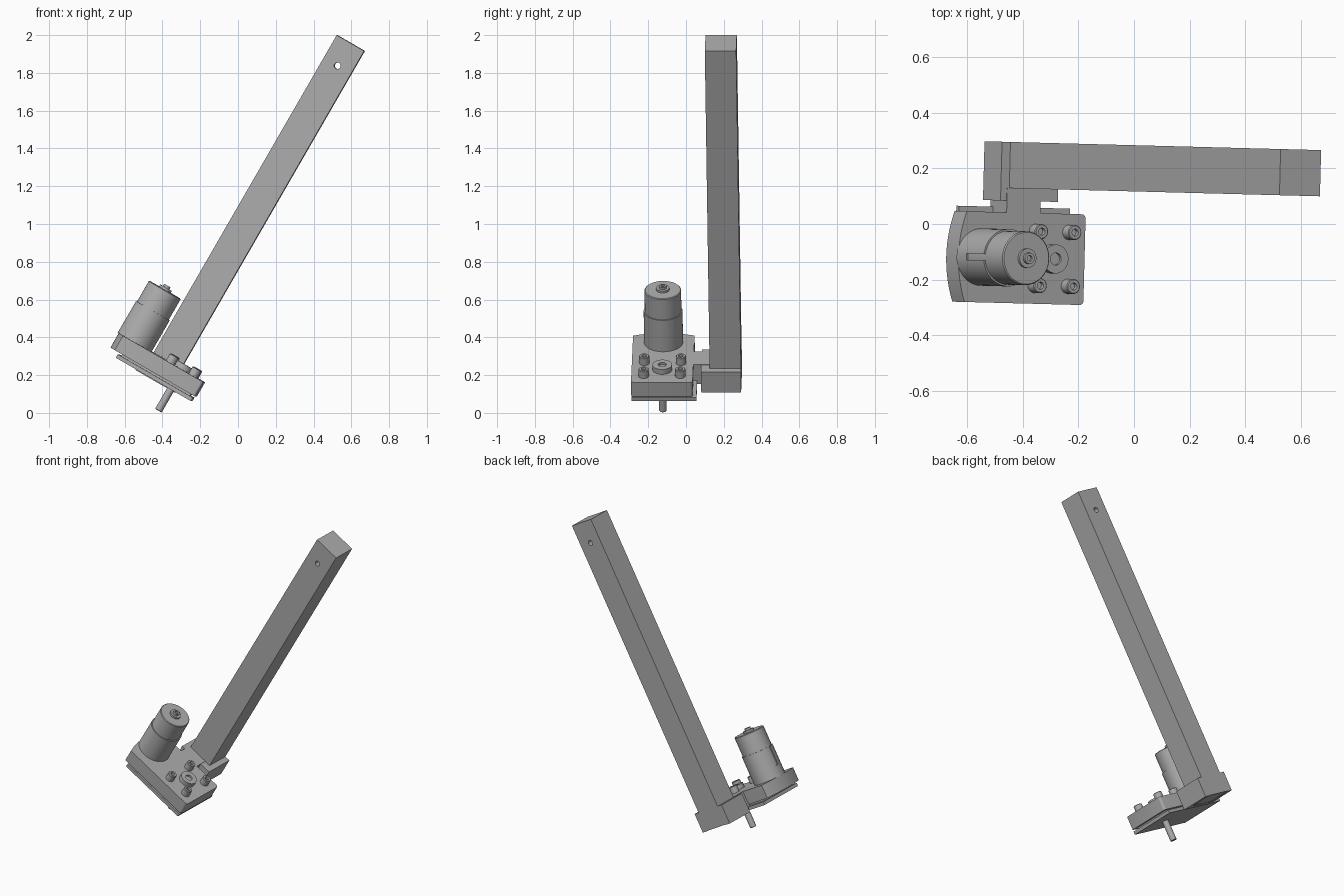
import bpy, bmesh, math
from mathutils import Matrix

cube = bpy.data.objects.get("Cube")
if cube:
    bpy.data.objects.remove(cube, do_unlink=True)

GREY = (0.42, 0.42, 0.42, 1)
metal = bpy.data.materials.new("plain_grey")
metal.use_nodes = True
metal.diffuse_color = GREY
metal.node_tree.nodes["Principled BSDF"].inputs["Base Color"].default_value = GREY

# Everything is modelled upright, then leaned over and turned slightly
LEAN = Matrix.Rotation(math.radians(-1.5), 4, 'Z') @ Matrix.Rotation(math.radians(30), 4, 'Y')
MID = -0.133          # depth of the shared motor and shaft plane
SHAFT_U, MOTOR_U = -0.368, -0.658


def finish(name, bm, smooth=False):
    bmesh.ops.recalc_face_normals(bm, faces=bm.faces)
    mesh = bpy.data.meshes.new(name)
    bm.to_mesh(mesh)
    bm.free()
    mesh.materials.append(metal)
    ob = bpy.data.objects.new(name, mesh)
    bpy.context.collection.objects.link(ob)
    ob.matrix_world = LEAN
    if smooth:
        bpy.ops.object.select_all(action='DESELECT')
        ob.select_set(True)
        bpy.context.view_layer.objects.active = ob
        bpy.ops.object.shade_smooth_by_angle(angle=math.radians(35))
    return ob


def extrude(name, outline, w0, w1, smooth=False):
    bm = bmesh.new()
    face = bm.faces.new([bm.verts.new((u, v, w0)) for u, v in outline])
    made = bmesh.ops.extrude_face_region(bm, geom=[face])["geom"]
    verts = [g for g in made if isinstance(g, bmesh.types.BMVert)]
    bmesh.ops.translate(bm, verts=verts, vec=(0, 0, w1 - w0))
    return finish(name, bm, smooth)


def box(name, u0, u1, v0, v1, w0, w1):
    return extrude(name, [(u0, v0), (u1, v0), (u1, v1), (u0, v1)], w0, w1)


def lathe(name, u, v, profile, sides=40):
    """Spin a (radius, height) profile around the upright axis at u, v."""
    bm = bmesh.new()
    verts = [bm.verts.new((u + r, v, w)) for r, w in profile]
    edges = [bm.edges.new(pair) for pair in zip(verts, verts[1:])]
    bmesh.ops.spin(bm, geom=verts + edges, cent=(u, v, 0), axis=(0, 0, 1),
                   angle=math.tau, steps=sides)
    bmesh.ops.remove_doubles(bm, verts=bm.verts, dist=0.0002)
    return finish(name, bm, True)


def cut(ob, cutter):
    mod = ob.modifiers.new("cut", 'BOOLEAN')
    mod.operation, mod.solver, mod.object = 'DIFFERENCE', 'EXACT', cutter
    bpy.context.view_layer.update()
    graph = bpy.context.evaluated_depsgraph_get()
    mesh = bpy.data.meshes.new_from_object(ob.evaluated_get(graph))
    ob.modifiers.clear()
    ob.data = mesh
    bpy.data.objects.remove(cutter, do_unlink=True)


# Long square beam with a cross hole near its end
beam = box("beam", -0.55, -0.382, 0.117, 0.283, -0.074, 1.992)
bm = bmesh.new()
bmesh.ops.create_cone(bm, cap_ends=True, segments=24, radius1=0.017, radius2=0.017, depth=0.5,
                      matrix=Matrix.Translation((-0.466, 0.2, 1.853)) @ Matrix.Rotation(math.pi / 2, 4, 'X'))
cut(beam, finish("hole_cutter", bm))

# Open-backed bracket around the beam foot, and the arm to the gearbox
u0, u1, i0, i1 = -0.585, -0.347, -0.55, -0.382
extrude("foot_bracket", [(u0, 0.072), (u1, 0.072), (u1, 0.283), (i1, 0.283),
                         (i1, 0.117), (i0, 0.117), (i0, 0.283), (u0, 0.283)], -0.076, 0.05)
box("bracket_arm", -0.56, -0.42, 0.02, 0.118, -0.065, 0.053)

# Gearbox housing with a bowed motor end and rounded front corners
half = 0.163
outline = [(-0.725 - 0.03 * (1 - t * t), MID + half * t)
           for t in [1 - i / 8 for i in range(17)]]
for side in (-1, 1):
    corner = [(-0.247 + 0.015 * math.sin(a), MID + side * (half - 0.015 + 0.015 * math.cos(a)))
              for a in [math.pi / 2 * i / 4 for i in range(5)]]
    outline += corner if side < 0 else corner[::-1]
extrude("gearbox", outline, -0.035, 0.053, True)
box("gasket", -0.68, -0.26, MID - 0.14, MID + 0.14, -0.05, -0.03)
box("bottom_plate", -0.70, -0.241, MID - half, 0.049, -0.067, -0.046)

# Motor with a wider lower sleeve, slit on its outer side, and an end boss
lathe("motor_can", MOTOR_U, MID, [(0, 0.05), (0.097, 0.05), (0.097, 0.369), (0.093, 0.373), (0, 0.373)], 48)
sleeve = lathe("motor_sleeve", MOTOR_U, MID,
               [(0.09, 0.05), (0.103, 0.05), (0.103, 0.245), (0.09, 0.245), (0.09, 0.05)], 48)
cut(sleeve, box("slit_cutter", -0.8, -0.7, MID - 0.012, MID + 0.012, 0.12, 0.3))
lathe("motor_boss", MOTOR_U, MID, [(0, 0.37), (0.035, 0.37), (0.035, 0.385), (0.02, 0.385),
                                   (0.02, 0.398), (0.01, 0.398), (0.01, 0.388), (0, 0.388)], 24)

# Output shaft below and its bearing boss above
lathe("output_shaft", SHAFT_U, MID, [(0, -0.199), (0.017, -0.199), (0.02, -0.196), (0.02, 0), (0, 0)], 24)
lathe("bearing_boss", SHAFT_U, MID, [(0, 0.05), (0.052, 0.05), (0.052, 0.083), (0.022, 0.083),
                                     (0.022, 0.07), (0, 0.07)], 32)

# Four socket screws around the bearing
for su in (-1, 1):
    for sv in (-1, 1):
        lathe("socket_screw", SHAFT_U + 0.069 * su, MID + 0.097 * sv,
              [(0, 0.05), (0.027, 0.05), (0.027, 0.094), (0.024, 0.097), (0.013, 0.097),
               (0.013, 0.08), (0, 0.08)], 24)
